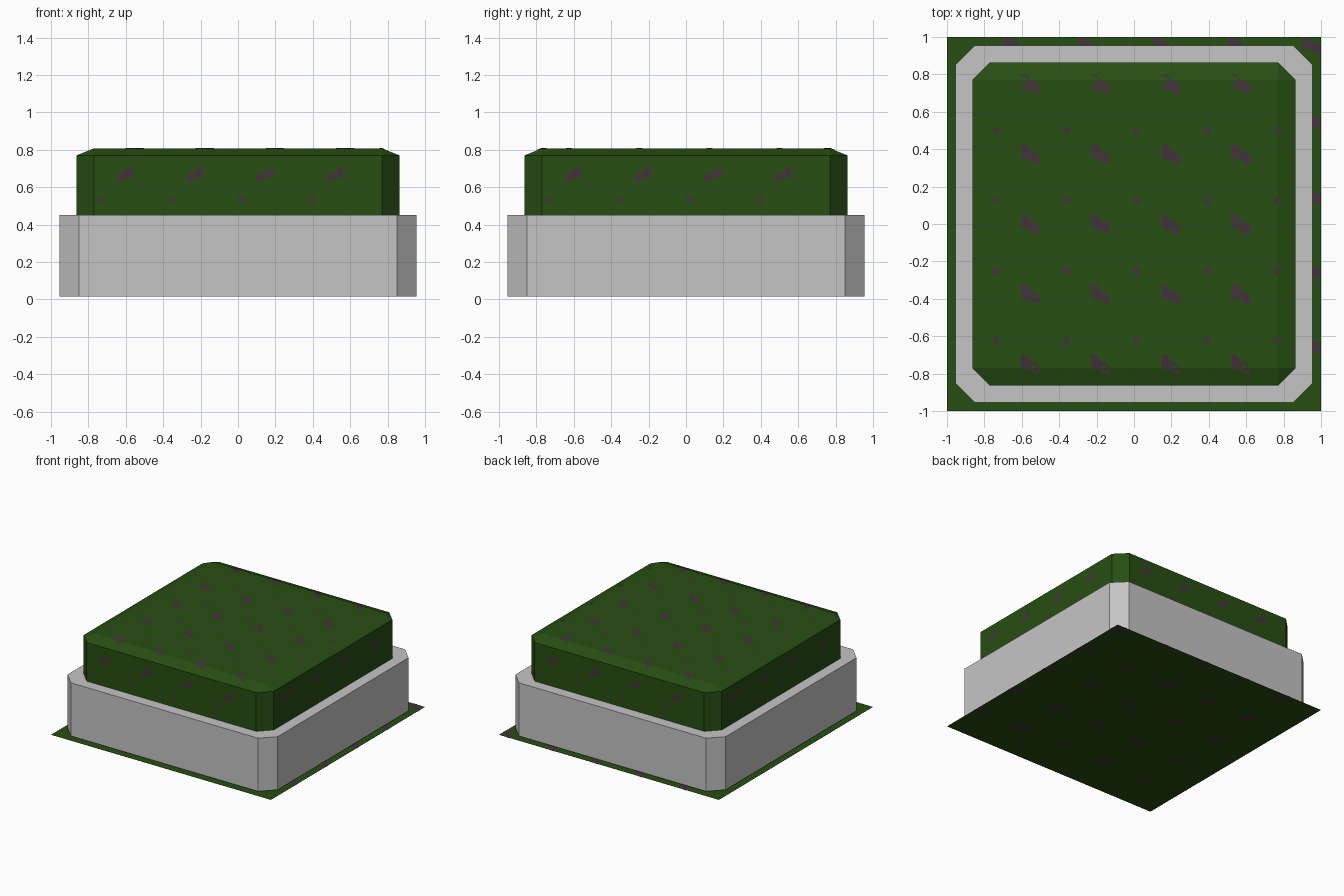
import bpy, bmesh, math
from mathutils import Matrix

if "Cube" in bpy.data.objects:
    bpy.data.objects.remove(bpy.data.objects["Cube"])


def material(name, rgb):
    m = bpy.data.materials.new(name)
    m.diffuse_color = (*rgb, 1)
    m.use_nodes = True
    m.node_tree.nodes["Principled BSDF"].inputs["Base Color"].default_value = m.diffuse_color
    return m


LEAF = material("leaf green", (0.021, 0.077, 0.006))
STONE = material("grey stone", (0.56, 0.56, 0.56))
BERRY = material("dusky purple", (0.055, 0.033, 0.043))


def make(name, verts, faces, mat, fix_normals=True):
    me = bpy.data.meshes.new(name)
    me.from_pydata(verts, [], faces)
    if fix_normals:
        bm = bmesh.new()
        bm.from_mesh(me)
        bmesh.ops.recalc_face_normals(bm, faces=bm.faces)
        bm.to_mesh(me)
        bm.free()
    me.materials.append(mat)
    ob = bpy.data.objects.new(name, me)
    bpy.context.collection.objects.link(ob)
    return ob


def octagon(h, c, z):
    """Square of half width h with corners cut back to c."""
    return [(c, -h, z), (h, -c, z), (h, c, z), (c, h, z),
            (-c, h, z), (-h, c, z), (-h, -c, z), (-c, -h, z)]


def bridge(a, b, n=8):
    return [(a + i, a + (i + 1) % n, b + (i + 1) % n, b + i) for i in range(n)]


# Thin ground sheet
G = 0.002
make("ground_sheet", [(-1, -1, G), (1, -1, G), (1, 1, G), (-1, 1, G)],
     [(0, 1, 2, 3)], LEAF, False)

# Stone planter: walls and rim
make("stone_planter",
     octagon(0.955, 0.85, 0.015) + octagon(0.955, 0.85, 0.452) + octagon(0.86, 0.767, 0.452),
     bridge(0, 8) + bridge(8, 16), STONE)

# Hedge: walls, sloped shoulder meeting a square top
R, C, SH, TOP = 0.864, 0.77, 0.77, 0.808
top = [(C, -C, TOP), (C, C, TOP), (-C, C, TOP), (-C, -C, TOP)]
faces = bridge(0, 8)
for k in range(4):
    a, b = 8 + 2 * k, 8 + 2 * k + 1
    faces.append((a, b, 16 + k))                                        # corner
    faces.append((b, 8 + (2 * k + 2) % 8, 16 + (k + 1) % 4, 16 + k))    # side
faces.append((16, 17, 18, 19))
hedge = make("hedge", octagon(R, C, 0.452) + octagon(R, C, SH) + top, faces, LEAF)
for p in hedge.data.polygons:
    p.use_smooth = False

# Fleck outlines
BIG = [(-.05, .05), (-.02, .05), (0, .018), (.03, .01), (.052, -.02),
       (.05, -.052), (.02, -.05), (0, -.028), (-.045, -.028)]
SMALL = [(-.024, 0), (0, -.024), (.024, 0), (0, .024)]


def flecks(name, spots, place):
    """spots: (shape, u, v, scale u, scale v); place maps (u, v) to 3D."""
    verts, faces = [], []
    for shape, u, v, su, sv in spots:
        n = len(verts)
        pts = [place(u + a * su, v + b * sv) for a, b in shape]
        verts += pts
        f = list(range(n, n + len(pts)))
        faces.append(f if su > 0 else f[::-1])
    return make(name, verts, faces, BERRY, False)


# Flecks on the hedge top, draped over the shoulder
def on_top(u, v):
    drop = max(0, max(abs(u), abs(v)) - C) * (TOP - SH) / (R - C)
    return (u, v, TOP + 0.003 - drop)


P = 0.375
spots = [(BIG, -.555 + P * i, -.75 + P * j, 1, 1) for i in range(4) for j in range(5)]
spots += [(SMALL, -.735 + P * i, -.625 + P * j, 1, 1) for i in range(5) for j in range(4)]
flecks("hedge_top_flecks", spots, on_top)

# Flecks on each hedge side, repeated by quarter turns
side = [(BIG, -.605 + P * i, .67, -.9, .75) for i in range(4)]
side += [(SMALL, -.73 + P * i, .535, 1, .8) for i in range(4)]
for k in range(4):
    rot = Matrix.Rotation(k * math.pi / 2, 4, 'Z')
    ob = flecks("hedge_side_flecks", side, lambda u, v: (u, -R - 0.003, v))
    ob.data.transform(rot)


# Flecks on both faces of the ground sheet, clamped to its edge
def clamp(t):
    return max(-1, min(1, t))


Q = 0.4
ground = [(BIG, -.65 + Q * i, -.64 + Q * j - Q, 1, 1) for i in range(5) for j in range(6)
          if -1 < -.64 + Q * j - Q < 1]
ground += [(SMALL, -.85 + Q * i, -.91 + Q * j, 1, 1) for i in range(5) for j in range(5)]
flecks("ground_flecks_top", ground, lambda u, v: (clamp(u), clamp(v), 2 * G))
under = flecks("ground_flecks_under", ground, lambda u, v: (clamp(u), clamp(v), 0))
under.data.flip_normals()
